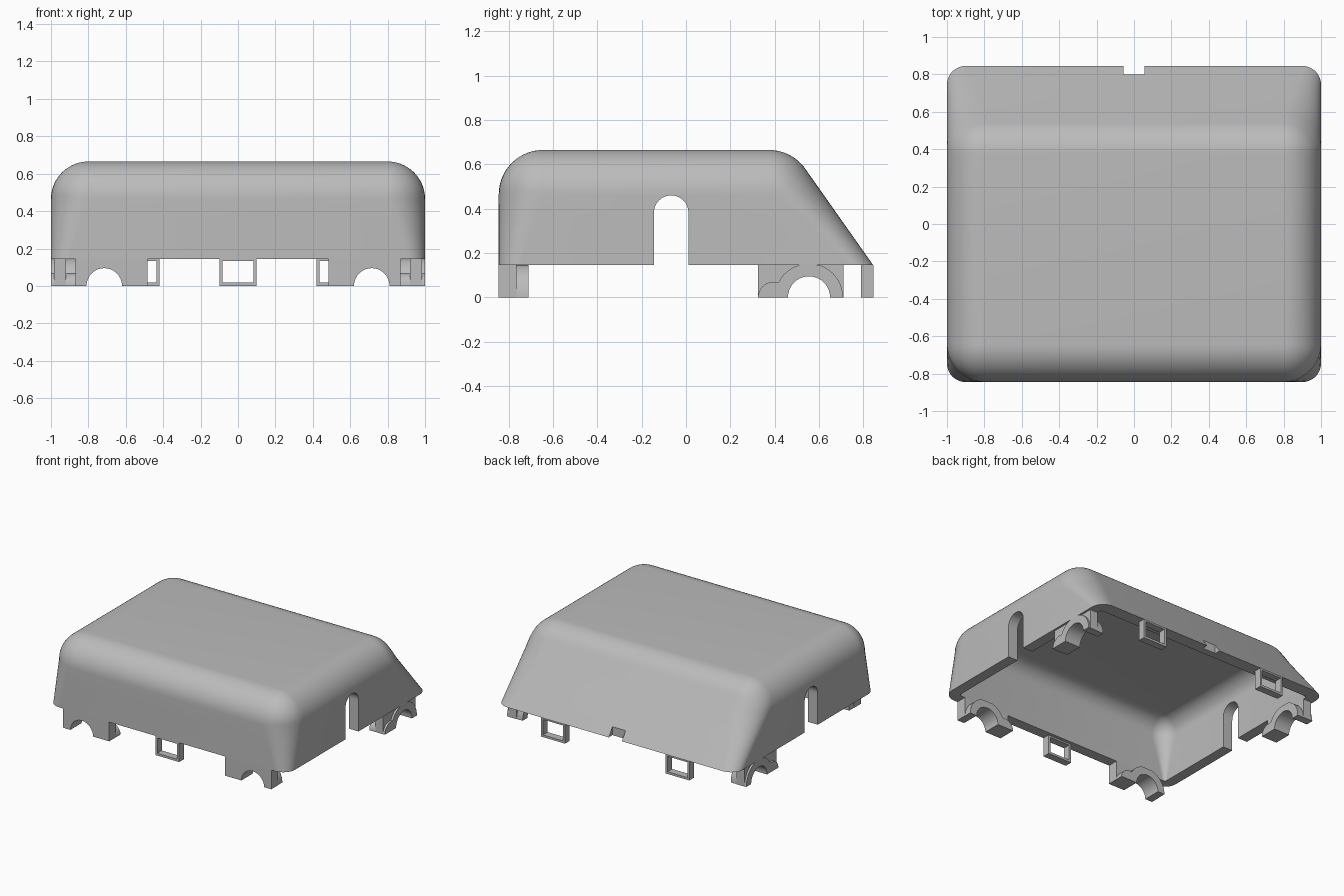
import bpy, bmesh
from math import sin, cos, tan, pi, sqrt, radians
from mathutils import Vector

if "Cube" in bpy.data.objects:
    bpy.data.objects.remove(bpy.data.objects["Cube"])

grey = bpy.data.materials.new("plain_grey")
grey.use_nodes = True
grey.diffuse_color = (0.5, 0.5, 0.5, 1)
grey.node_tree.nodes["Principled BSDF"].inputs["Base Color"].default_value = (0.5, 0.5, 0.5, 1)

BASE, TOP, FILLET, WALL = 0.145, 0.665, 0.2, 0.08
BEND = TOP - FILLET
SLOPE = radians(54.8)


def finish(bm, name, smooth=True):
    bmesh.ops.remove_doubles(bm, verts=bm.verts, dist=1e-4)
    bmesh.ops.recalc_face_normals(bm, faces=bm.faces)
    me = bpy.data.meshes.new(name)
    bm.to_mesh(me)
    bm.free()
    me.materials.append(grey)
    ob = bpy.data.objects.new(name, me)
    bpy.context.collection.objects.link(ob)
    if smooth:
        bpy.ops.object.select_all(action='DESELECT')
        ob.select_set(True)
        bpy.context.view_layer.objects.active = ob
        bpy.ops.object.shade_smooth_by_angle(angle=radians(30))
    return ob


def add_prism(bm, profile, axis, a, b):
    """Extrude a (u, z) profile along x or y between a and b."""
    def put(u, z, d):
        return bm.verts.new((d, u, z) if axis == 'x' else (u, d, z))
    ends = [[put(u, z, d) for u, z in profile] for d in (a, b)]
    for end in ends:
        bm.faces.new(end)
    n = len(profile)
    for i in range(n):
        j = (i + 1) % n
        bm.faces.new((ends[0][i], ends[0][j], ends[1][j], ends[1][i]))


def rect(u0, u1, z0, z1):
    return [(u0, z0), (u1, z0), (u1, z1), (u0, z1)]


def arc(cu, cz, r, a0, a1, n=20):
    return [(cu + r * cos(a0 + (a1 - a0) * i / n), cz + r * sin(a0 + (a1 - a0) * i / n))
            for i in range(n + 1)]


# Hollow cover: rounded rectangles stacked up the outside, then down the inside
def ring(bm, z, t):
    radius = FILLET - t
    h = max(0, z - BEND)
    inset = FILLET - sqrt(max(0, radius ** 2 - h ** 2))
    if z < BEND:
        inset = t
        corner = max(0.02, 0.1 + 0.1 * (z - BASE) / (BEND - BASE) - t)
    else:
        corner = FILLET - inset
    if z > BEND + radius * cos(SLOPE):
        back = 0.375 + sqrt(max(0, radius ** 2 - h ** 2))
    else:
        back = 0.845 - (z - BASE) / tan(SLOPE) - t / sin(SLOPE)
    hx, front = 1 - inset, -0.845 + inset
    pts = []
    for k, (x, y) in enumerate([(hx - corner, back - corner), (corner - hx, back - corner),
                                (corner - hx, front + corner), (hx - corner, front + corner)]):
        pts += arc(x, y, corner, k * pi / 2, (k + 1) * pi / 2, 10)
    return [bm.verts.new((x, y, z)) for x, y in pts]


def heights(t):
    steps = 14
    return ([BASE, 0.25, 0.36] +
            [BEND + (FILLET - t) * sin(i * pi / 2 / steps) for i in range(steps + 1)])


bm = bmesh.new()
rings = [ring(bm, z, 0) for z in reversed(heights(0))] + [ring(bm, z, WALL) for z in heights(WALL)]
for lo, hi in zip(rings, rings[1:]):
    for i in range(len(lo)):
        j = (i + 1) % len(lo)
        bm.faces.new((lo[i], lo[j], hi[j], hi[i]))
bm.faces.new(rings[0])
bm.faces.new(rings[-1])
bmesh.ops.dissolve_degenerate(bm, dist=1e-5, edges=bm.edges)
cover = finish(bm, "cover", smooth=False)

# Arched side slots and the small rear notch
bm = bmesh.new()
slot = arc(-0.067, 0.382, 0.078, 0, pi) + [(-0.145, 0.05), (0.011, 0.05)]
add_prism(bm, slot, 'x', -1.2, 1.2)
add_prism(bm, [(-0.055, 0), (0.055, 0), (0.055, 0.4), (-0.055, 0.4)], 'y', 0.8, 1.0)
cutter = finish(bm, "opening_cutter", smooth=False)
cutter.hide_render = True
cutter.hide_viewport = True
cutter.display_type = 'WIRE'
cut = cover.modifiers.new("openings", 'BOOLEAN')
cut.operation, cut.solver, cut.object = 'DIFFERENCE', 'EXACT', cutter
bpy.ops.object.select_all(action='DESELECT')
cover.select_set(True)
bpy.context.view_layer.objects.active = cover
bpy.ops.object.modifier_apply(modifier=cut.name)
bpy.data.objects.remove(cutter)
bpy.ops.object.shade_smooth_by_angle(angle=radians(30))


# Arched feet: a flat plate with a bearing half ring and a small rounded step
def foot(name, axis, centre, flip, plate, saddle):
    hole = arc(0, 0, 0.095, 0, pi)
    plate_shape = hole + [(-0.23, 0), (-0.23, BASE), (0.155, BASE), (0.155, 0)]
    saddle_shape = (hole + arc(-0.16, 0, 0.07, pi, pi / 2, 8) +
                    arc(0, 0, 0.153, radians(152.8), 0))
    bm = bmesh.new()
    for shape, (a, b) in ((plate_shape, plate), (saddle_shape, saddle)):
        add_prism(bm, [(centre + flip * u, min(z, BASE)) for u, z in shape], axis, a, b)
    finish(bm, name)


# Latch loops: four bars around an open window
def latch(name, x, y0, y1):
    bm = bmesh.new()
    w, bar = 0.1, 0.017
    for shape in (rect(x - w, x - w + bar, 0, BASE), rect(x + w - bar, x + w, 0, BASE),
                  rect(x - w, x + w, 0, bar), rect(x - w, x + w, BASE - 0.012, BASE)):
        add_prism(bm, shape, 'y', y0, y1)
    finish(bm, name, smooth=False)


for side, s in (("left", 1), ("right", -1)):
    foot("front_foot_" + side, 'y', 0.715 * s, s, (-0.845, -0.765), (-0.765, -0.71))
    foot("side_foot_" + side, 'x', 0.555, 1, (0.92 * s, 0.985 * s), (0.87 * s, s))
    latch("rear_latch_" + side, 0.52 * s, 0.79, 0.845)
latch("front_latch", 0, -0.845, -0.79)
